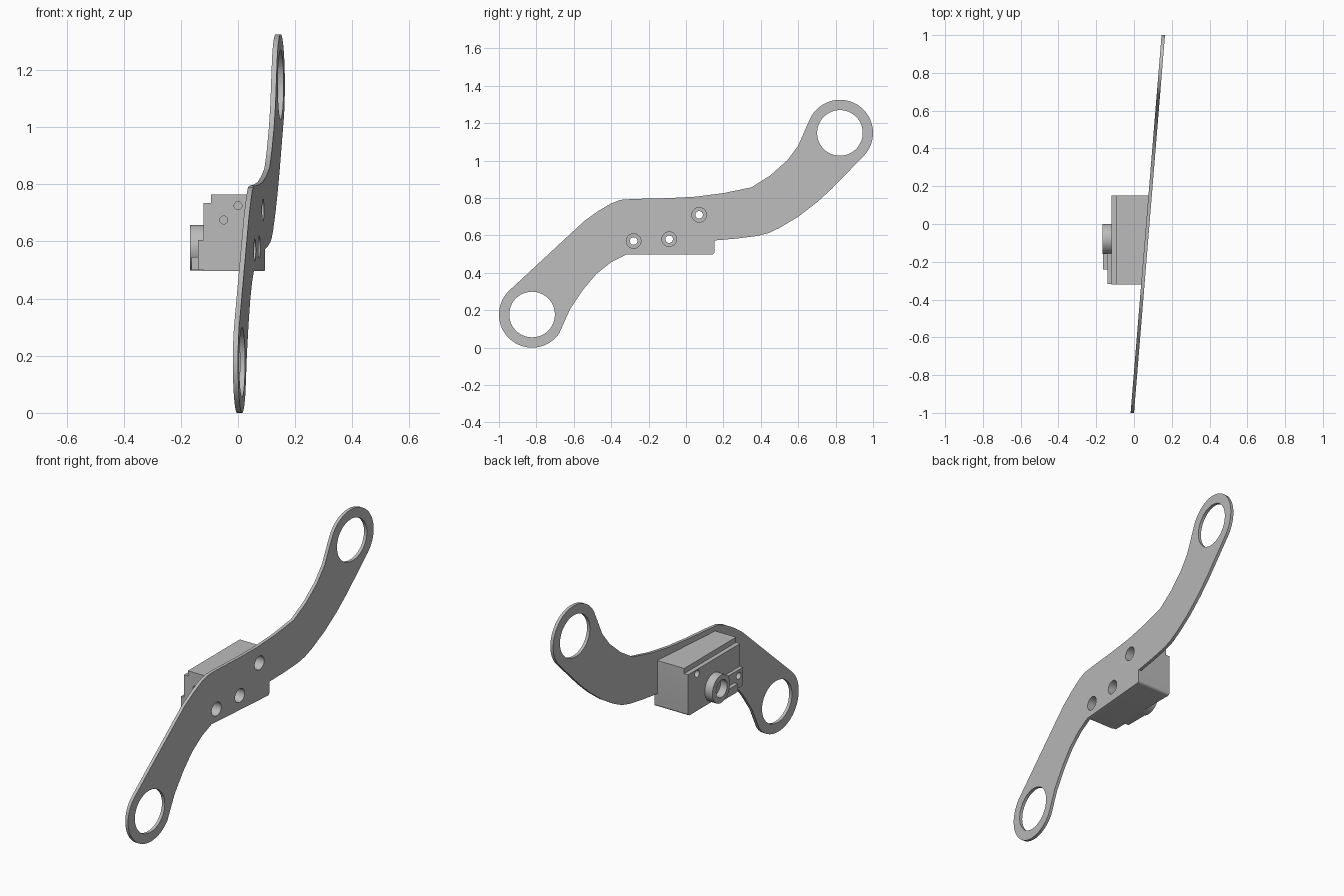
import bpy, bmesh, math
from mathutils import Matrix

if "Cube" in bpy.data.objects:
    bpy.data.objects.remove(bpy.data.objects["Cube"])

grey = bpy.data.materials.new("light_grey")
grey.use_nodes = True
grey.diffuse_color = (0.5, 0.5, 0.5, 1)
grey.node_tree.nodes["Principled BSDF"].inputs["Base Color"].default_value = (0.5, 0.5, 0.5, 1)


def slant(offset):
    """x of the leaning plate plane at a given y"""
    return lambda y: offset + 0.082 * y


def flat(x):
    return lambda y: x


def prism(name, outline, low, high):
    """Extrude a (y, z) outline along x between two surfaces"""
    bm = bmesh.new()
    a = [bm.verts.new((low(y), y, z)) for y, z in outline]
    b = [bm.verts.new((high(y), y, z)) for y, z in outline]
    bm.faces.new(a)
    bm.faces.new(b[::-1])
    for i in range(len(a)):
        j = (i + 1) % len(a)
        bm.faces.new((a[i], b[i], b[j], a[j]))
    bmesh.ops.recalc_face_normals(bm, faces=bm.faces)
    mesh = bpy.data.meshes.new(name)
    bm.to_mesh(mesh)
    bm.free()
    mesh.materials.append(grey)
    ob = bpy.data.objects.new(name, mesh)
    bpy.context.collection.objects.link(ob)
    return ob


def arc(cy, cz, r, start, end, n):
    angles = [math.radians(start + (end - start) * i / n) for i in range(n + 1)]
    return [(cy + r * math.cos(t), cz + r * math.sin(t)) for t in angles]


def circle(cy, cz, r, n=48):
    return arc(cy, cz, r, 0, 360, n)[:-1]


def rect(y0, y1, z0, z1):
    return [(y0, z0), (y1, z0), (y1, z1), (y0, z1)]


def rod(name, x, z, r, y0, y1):
    """Cylinder along y, used for blind holes"""
    ob = prism(name, circle(0, 0, r, 24), flat(y0), flat(y1))
    ob.data.transform(Matrix.Translation((x, 0, z)) @ Matrix.Rotation(math.pi / 2, 4, "Z"))
    return ob


def boolean(ob, tool, operation="DIFFERENCE"):
    mod = ob.modifiers.new("cut", "BOOLEAN")
    mod.operation = operation
    mod.solver = "EXACT"
    mod.object = tool
    bpy.context.view_layer.objects.active = ob
    bpy.ops.object.modifier_apply(modifier=mod.name)
    bpy.data.objects.remove(tool)


def bore(ob, cy, cz, r, x0=-1, x1=1):
    boolean(ob, prism("cutter", circle(cy, cz, r), flat(x0), flat(x1)))


# Long curved plate with a ring at each end
low_eye, high_eye = (-0.823, 0.177), (0.823, 1.148)
upper_edge = [(-0.60, 0.625), (-0.54, 0.68), (-0.47, 0.73), (-0.40, 0.771), (-0.35, 0.79),
              (-0.28, 0.795), (-0.10, 0.799), (0.05, 0.807), (0.20, 0.826), (0.35, 0.857),
              (0.45, 0.92), (0.54, 1.0), (0.60, 1.08), (0.635, 1.16)]
lower_edge = [(0.78, 0.85), (0.70, 0.777), (0.60, 0.70), (0.50, 0.64), (0.44, 0.612),
              (0.38, 0.597), (0.27, 0.583), (0.152, 0.573)]
neck = [(-0.32, 0.497), (-0.40, 0.457), (-0.48, 0.393), (-0.55, 0.31), (-0.62, 0.205)]
tab = arc(0.137, 0.512, 0.015, 0, -90, 6)
outline = (arc(*low_eye, 0.177, -35, -229, 40) + upper_edge
           + arc(*high_eye, 0.177, 152, -42, 40) + lower_edge + tab + neck)
plate = prism("curved_plate", outline, slant(0.064), slant(0.082))
for eye in (low_eye, high_eye):
    bore(plate, *eye, 0.122, -0.5, 0.5)

# Block behind the plate, with a step along its top edge
block_outline = [(-0.32, 0.765), (-0.32, 0.497)] + tab[::-1] + [(0.152, 0.765)]
block = prism("mount_block", block_outline, flat(-0.12), slant(0.068))
boolean(block, prism("cutter", rect(-0.5, 0.5, 0.735, 0.9), flat(-0.3), flat(-0.095)))
for x, z in ((-0.05, 0.675), (0.0, 0.725)):
    boolean(block, rod("cutter", x, z, 0.014, -0.4, -0.27))

# Raised pad, arm and round boss on the outer face of the block
pad = prism("raised_pad", rect(-0.318, -0.15, 0.5, 0.605), flat(-0.14), flat(-0.115))
boss = prism("round_boss", circle(-0.08, 0.578, 0.08), flat(-0.168), flat(-0.11))
arm = prism("boss_arm", rect(-0.24, -0.08, 0.5, 0.545), flat(-0.163), flat(-0.112))
boolean(boss, arm, "UNION")
bore(boss, -0.085, 0.578, 0.05, -0.5, -0.125)

# Counterbored screw holes through plate and block
for hole in ((-0.28, 0.57), (-0.09, 0.58), (0.07, 0.71)):
    for part in (plate, block):
        bore(part, *hole, 0.039, -0.02, 0.5)
    bore(block, *hole, 0.02)
bore(pad, -0.28, 0.57, 0.02)
bore(boss, -0.09, 0.58, 0.02)

# Smooth the curved walls, keep the edges sharp
bpy.ops.object.select_all(action="DESELECT")
for part in (plate, block, pad, boss):
    part.select_set(True)
bpy.context.view_layer.objects.active = plate
bpy.ops.object.shade_smooth_by_angle(angle=math.radians(30))
